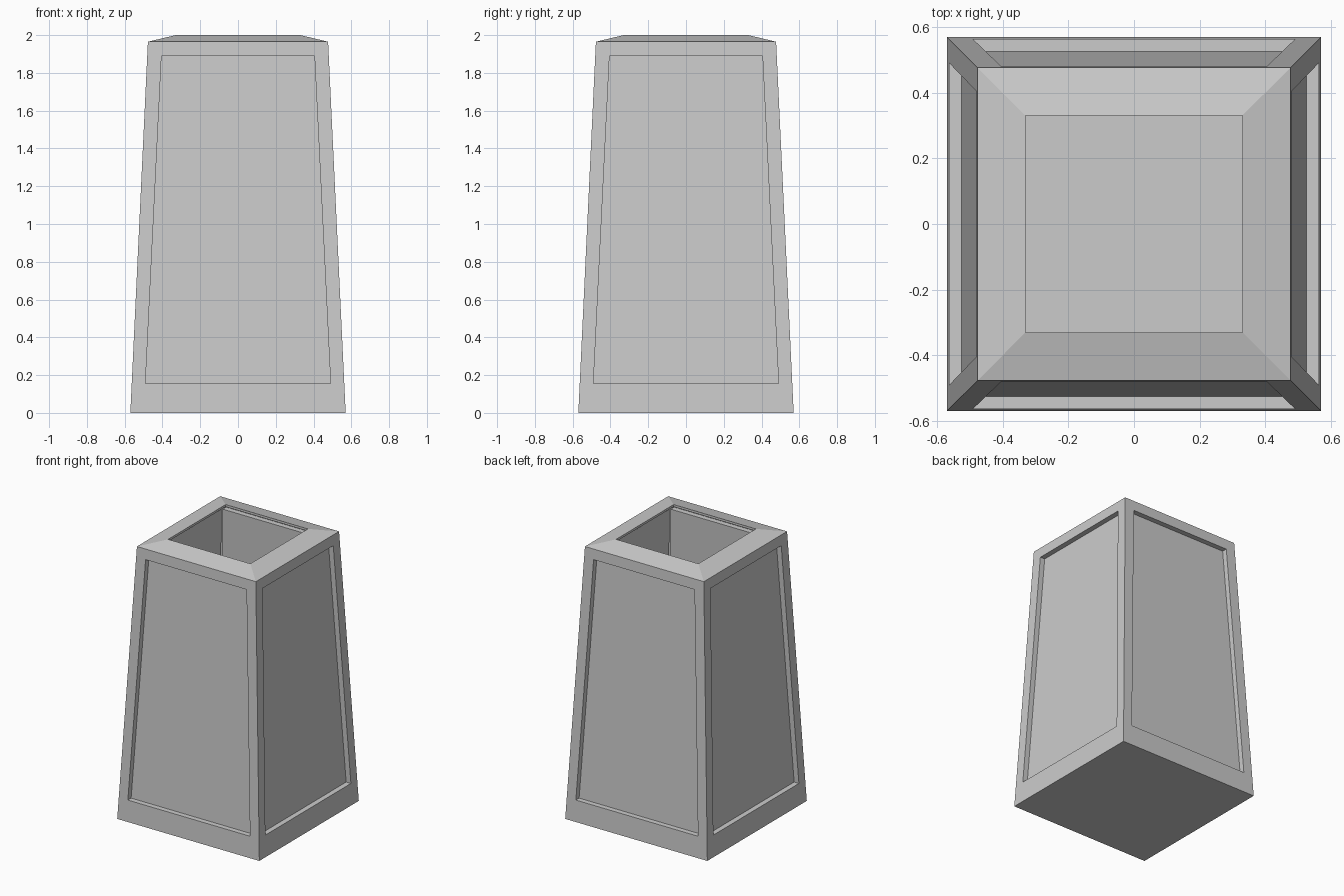
import bpy, bmesh
from mathutils import Matrix
from math import pi

if "Cube" in bpy.data.objects:
    bpy.data.objects.remove(bpy.data.objects["Cube"])

BASE, SHOULDER, SHOULDER_Z = 0.57, 0.477, 1.965
MOUTH, TOP = 0.33, 2.0
RECESS, WALL = 0.038, 0.016


def half(z):
    """Half width of the tapered body at height z."""
    return BASE + (SHOULDER - BASE) * z / SHOULDER_Z


def quad_ring(bm, a, b):
    for i in range(4):
        j = (i + 1) % 4
        bm.faces.new((a[i], a[j], b[j], b[i]))


def skin(bm, t):
    """One skin of the planter, moved inwards by t. Returns its mouth corners."""
    z0, z1 = t, SHOULDER_Z - t
    p0, p1 = 0.155 - t, 1.89 + t

    def rect(lo, w0, hi, w1, depth):
        return [(x, -(half(z) - t - depth), z)
                for x, z in ((-w0, lo), (w0, lo), (w1, hi), (-w1, hi))]

    # four sides, each a frame around a recessed panel
    outer = rect(z0, half(z0) - t, z1, half(z1) - t, 0)
    frame = rect(p0, 0.49 + t, p1, 0.405 + t, 0)
    panel = rect(p0, 0.49 + t, p1, 0.405 + t, RECESS)
    for k in range(4):
        rot = Matrix.Rotation(k * pi / 2, 3, 'Z')
        rings = []
        for pts in (outer, frame, panel):
            rings.append([bm.verts.new(rot @ bm_vec) for bm_vec in map(vec, pts)])
        quad_ring(bm, rings[0], rings[1])
        quad_ring(bm, rings[1], rings[2])
        bm.faces.new(rings[2])

    # floor and sloping rim
    def square(h, z):
        return [bm.verts.new((x * h, y * h, z))
                for x, y in ((-1, -1), (1, -1), (1, 1), (-1, 1))]
    bm.faces.new(square(half(z0) - t, z0))
    mouth = square(MOUTH, TOP - t)
    quad_ring(bm, square(half(z1) - t, z1), mouth)
    return mouth


def vec(p):
    from mathutils import Vector
    return Vector(p)


# planter: outer and inner skins joined at the mouth
bm = bmesh.new()
quad_ring(bm, skin(bm, 0), skin(bm, WALL))
bmesh.ops.remove_doubles(bm, verts=bm.verts[:], dist=0.0005)
bmesh.ops.recalc_face_normals(bm, faces=bm.faces[:])
mesh = bpy.data.meshes.new("planter")
bm.to_mesh(mesh)
bm.free()
bpy.context.collection.objects.link(bpy.data.objects.new("planter", mesh))
